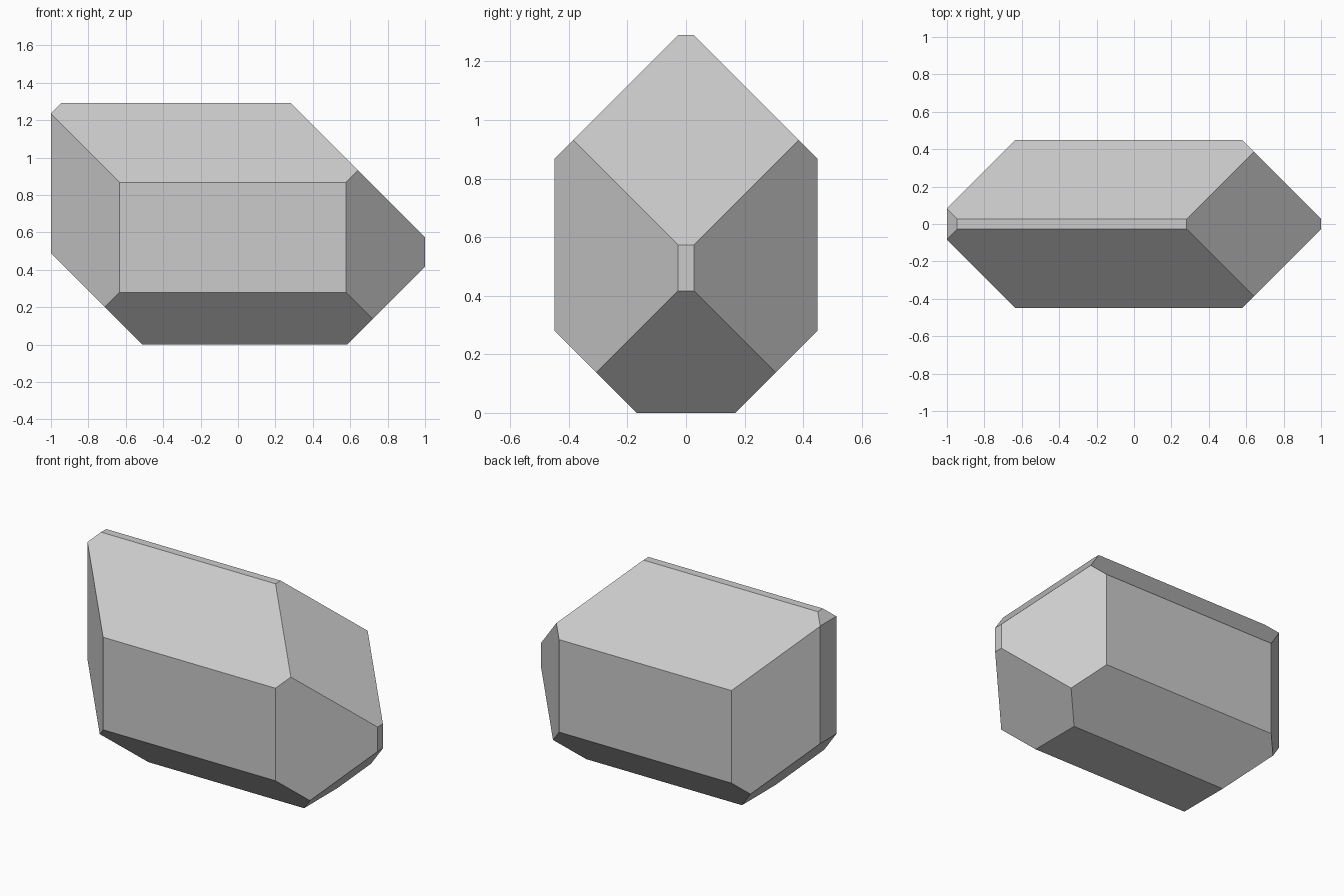
import bpy, bmesh
from mathutils import Vector, Matrix

if "Cube" in bpy.data.objects:
    bpy.data.objects.remove(bpy.data.objects["Cube"])

HALF_X, HALF_Y, HEIGHT = 1.0, 0.449, 1.291

# Starting block standing on z = 0
bm = bmesh.new()
size = Matrix.Diagonal((2 * HALF_X, 2 * HALF_Y, HEIGHT, 1))
bmesh.ops.create_cube(bm, size=1, matrix=Matrix.Translation((0, 0, HEIGHT / 2)) @ size)


def chamfer(normal, distance):
    """Slice off everything where normal . p > distance and cap the cut."""
    n = Vector(normal)
    geom = bm.verts[:] + bm.edges[:] + bm.faces[:]
    bmesh.ops.bisect_plane(bm, geom=geom, dist=1e-5, plane_no=n,
                           plane_co=n * distance / n.length_squared, clear_outer=True)
    rim = [e for e in bm.edges if e.is_boundary]
    bmesh.ops.holes_fill(bm, edges=rim, sides=0)


# Left and right end slopes
chamfer((1, 0, 1), 1.573)
chamfer((1, 0, -1), 0.583)
chamfer((-1, 0, -1), 0.512)
chamfer((-1, 0, 1), 2.236)

# Roof, underside and vertical corners, mirrored front to back
for side in (-1, 1):
    chamfer((0, side, 1), 1.317)
    chamfer((0, side, -1), 0.169)
    chamfer((1, side, 0), 1.027)
    chamfer((-1, side, 0), 1.083)

bmesh.ops.recalc_face_normals(bm, faces=bm.faces[:])
mesh = bpy.data.meshes.new("faceted_block")
bm.to_mesh(mesh)
bm.free()
bpy.context.collection.objects.link(bpy.data.objects.new("faceted_block", mesh))
